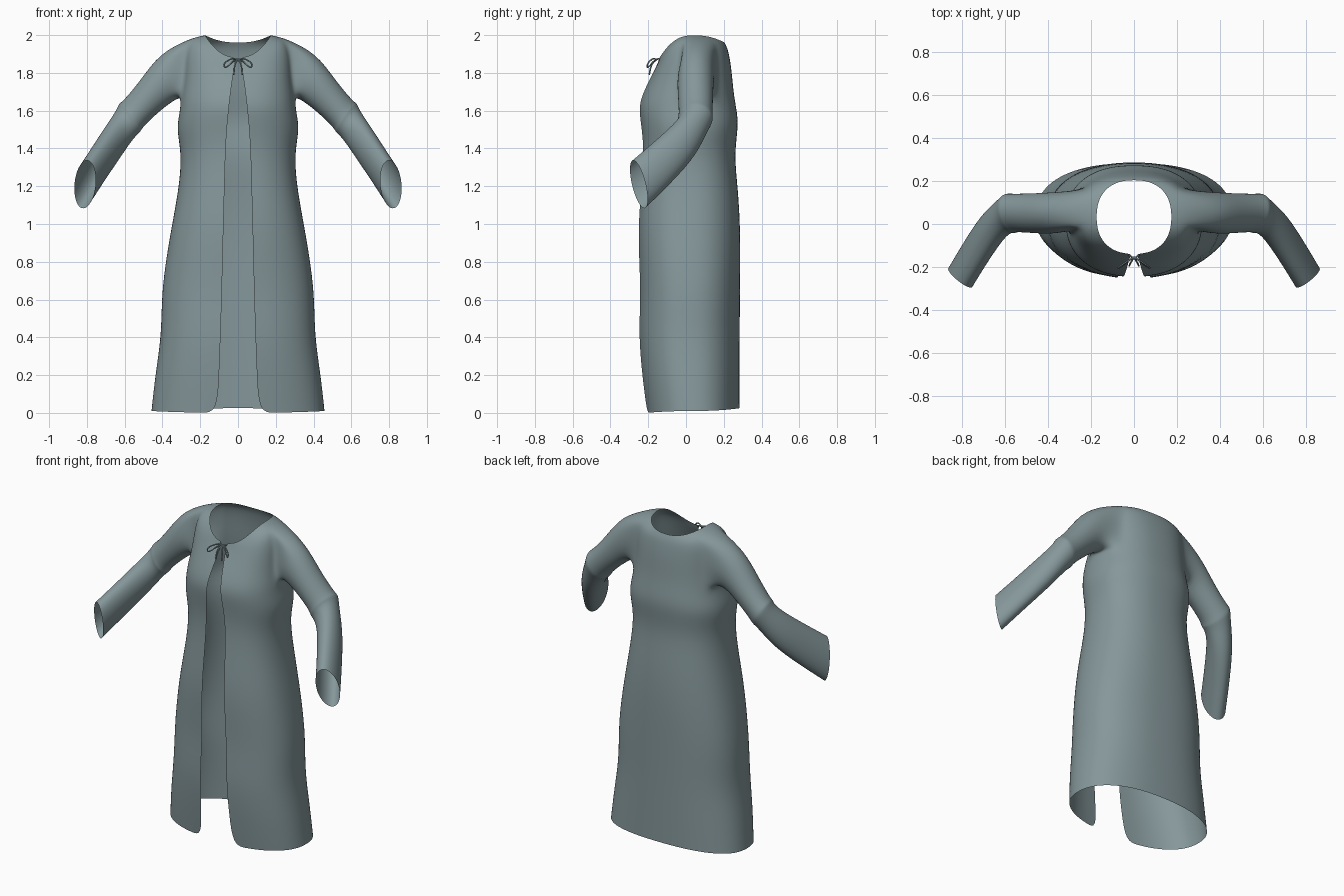
import bpy, bmesh, math
from mathutils import Vector

cube = bpy.data.objects.get("Cube")
if cube:
    bpy.data.objects.remove(cube)

cloth = bpy.data.materials.new("grey_teal_cloth")
cloth.use_nodes = True
colour = (0.235, 0.31, 0.325, 1)
cloth.diffuse_color = colour
cloth.node_tree.nodes["Principled BSDF"].inputs["Base Color"].default_value = colour

COLS = 16          # segments from front edge to centre back
P = 0.85           # squareness of the body section

# Body rows: front z, side z, back z, half width, front y, back y, half gap
ROWS = [
    (0.00, 0.01, 0.025, 0.46, -0.21, 0.285, 0.11),
    (0.20, 0.20, 0.20, 0.44, -0.235, 0.285, 0.10),
    (0.42, 0.42, 0.42, 0.405, -0.255, 0.285, 0.092),
    (0.65, 0.65, 0.65, 0.408, -0.24, 0.287, 0.085),
    (0.95, 0.95, 0.95, 0.36, -0.26, 0.29, 0.078),
    (1.18, 1.18, 1.18, 0.315, -0.24, 0.277, 0.072),
    (1.37, 1.37, 1.37, 0.298, -0.225, 0.255, 0.067),
    (1.50, 1.50, 1.52, 0.328, -0.235, 0.28, 0.06),
    (1.60, 1.59, 1.61, 0.31, -0.25, 0.268, 0.05),
    (1.66, 1.66, 1.68, 0.302, -0.24, 0.255, 0.044),
    (1.72, 1.74, 1.76, 0.29, -0.215, 0.247, 0.036),
    (1.77, 1.82, 1.83, 0.285, -0.19, 0.24, 0.029),
    (1.82, 1.91, 1.89, 0.28, -0.165, 0.23, 0.022),
    (1.85, 1.985, 1.93, 0.255, -0.15, 0.22, 0.017),
    (1.88, 2.00, 1.96, 0.175, -0.14, 0.205, 0.012),
]
ARM_LOW, ARM_HIGH, ARM_FRONT, ARM_BACK = 9, 13, 7, 11

# Sleeve rings: centre, vector to top, vector to front
SLEEVE = [
    ((0.365, 0.05, 1.79), (0.05, 0, 0.12), (0, -0.10, 0)),
    ((0.465, 0.05, 1.68), (0.052, 0, 0.082), (0, -0.095, 0)),
    ((0.56, 0.052, 1.578), (0.05, 0, 0.072), (-0.01, -0.09, 0)),
    ((0.575, 0.05, 1.56), (0.056, 0, 0.08), (-0.018, -0.096, 0)),
    ((0.59, 0.045, 1.54), (0.046, -0.01, 0.073), (-0.026, -0.085, 0)),
    ((0.652, 0.0, 1.45), (0.02, -0.045, 0.09), (-0.055, -0.055, 0)),
    ((0.735, -0.125, 1.325), (0.0, -0.04, 0.112), (-0.057, -0.042, 0)),
    ((0.81, -0.25, 1.21), (-0.01, -0.03, 0.13), (-0.057, -0.037, 0)),
]


def spow(v):
    return math.copysign(abs(v) ** P, v)


def body_row(bm, zf, zs, zb, w, yf, yb, gap):
    start = math.asin((gap / w) ** (1 / P))
    verts = []
    for c in range(COLS + 1):
        t = start + (math.pi - start) * c / COLS
        s, k = math.sin(t), math.cos(t)
        x = 0 if c == COLS else w * spow(s)
        y = (yf + yb) / 2 - (yb - yf) / 2 * spow(k)
        z = zs * s * s + (zf if k > 0 else zb) * k * k
        verts.append(bm.verts.new((x, y, z)))
    return verts


def sleeve_ring(bm, centre, up, front):
    centre, up, front = Vector(centre), Vector(up), Vector(front)
    angles = [2 * math.pi * i / 16 for i in range(16)]
    return [bm.verts.new(centre - up * math.cos(a) + front * math.sin(a)) for a in angles]


# Left half of the coat, with an armhole left open
bm = bmesh.new()
grid = [body_row(bm, *row) for row in ROWS]
for r in range(len(grid) - 1):
    for c in range(COLS):
        if ARM_LOW <= r < ARM_HIGH and ARM_FRONT <= c < ARM_BACK:
            continue
        bm.faces.new((grid[r][c], grid[r][c + 1], grid[r + 1][c + 1], grid[r + 1][c]))

# Sleeve grown from the armhole edge: bottom, front, top, back
loop = [grid[ARM_LOW][c] for c in (9, 8)]
loop += [grid[r][ARM_FRONT] for r in range(ARM_LOW, ARM_HIGH)]
loop += [grid[ARM_HIGH][c] for c in range(ARM_FRONT, ARM_BACK)]
loop += [grid[r][ARM_BACK] for r in range(ARM_HIGH, ARM_LOW - 1, -1)]
loop.append(grid[ARM_LOW][10])
for ring in SLEEVE:
    new = sleeve_ring(bm, *ring)
    for i in range(16):
        j = (i + 1) % 16
        bm.faces.new((loop[i], new[i], new[j], loop[j]))
    loop = new
for v in [v for v in bm.verts if not v.link_faces]:
    bm.verts.remove(v)
for f in bm.faces:
    f.smooth = True

mesh = bpy.data.meshes.new("coat")
bm.to_mesh(mesh)
bm.free()
mesh.materials.append(cloth)
coat = bpy.data.objects.new("coat", mesh)
bpy.context.collection.objects.link(coat)
mirror = coat.modifiers.new("mirror", "MIRROR")
mirror.use_clip = True
smooth = coat.modifiers.new("smooth", "SUBSURF")
smooth.levels = smooth.render_levels = 2


# Neck tie: thin cords forming a bow
def cord(name, points):
    curve = bpy.data.curves.new(name, "CURVE")
    curve.dimensions = "3D"
    curve.bevel_depth = 0.004
    curve.bevel_resolution = 1
    curve.resolution_u = 5
    curve.use_fill_caps = True
    spline = curve.splines.new("BEZIER")
    spline.bezier_points.add(len(points) - 1)
    for bp, co in zip(spline.bezier_points, points):
        bp.co = co
        bp.handle_left_type = bp.handle_right_type = "AUTO"
    curve.materials.append(cloth)
    obj = bpy.data.objects.new(name, curve)
    bpy.context.collection.objects.link(obj)


for side, s in (("left", 1), ("right", -1)):
    cord(side + "_bow_loop", [(0, -0.155, 1.872), (s * 0.04, -0.18, 1.872), (s * 0.072, -0.205, 1.832),
                              (s * 0.055, -0.195, 1.835), (s * 0.03, -0.175, 1.858), (0, -0.155, 1.87)])
    cord(side + "_tie_end", [(0, -0.155, 1.872), (s * 0.015, -0.18, 1.845), (s * 0.022, -0.195, 1.79)])
cord("tie_knot", [(-0.025, -0.143, 1.876), (0, -0.158, 1.87), (0.025, -0.143, 1.876)])
